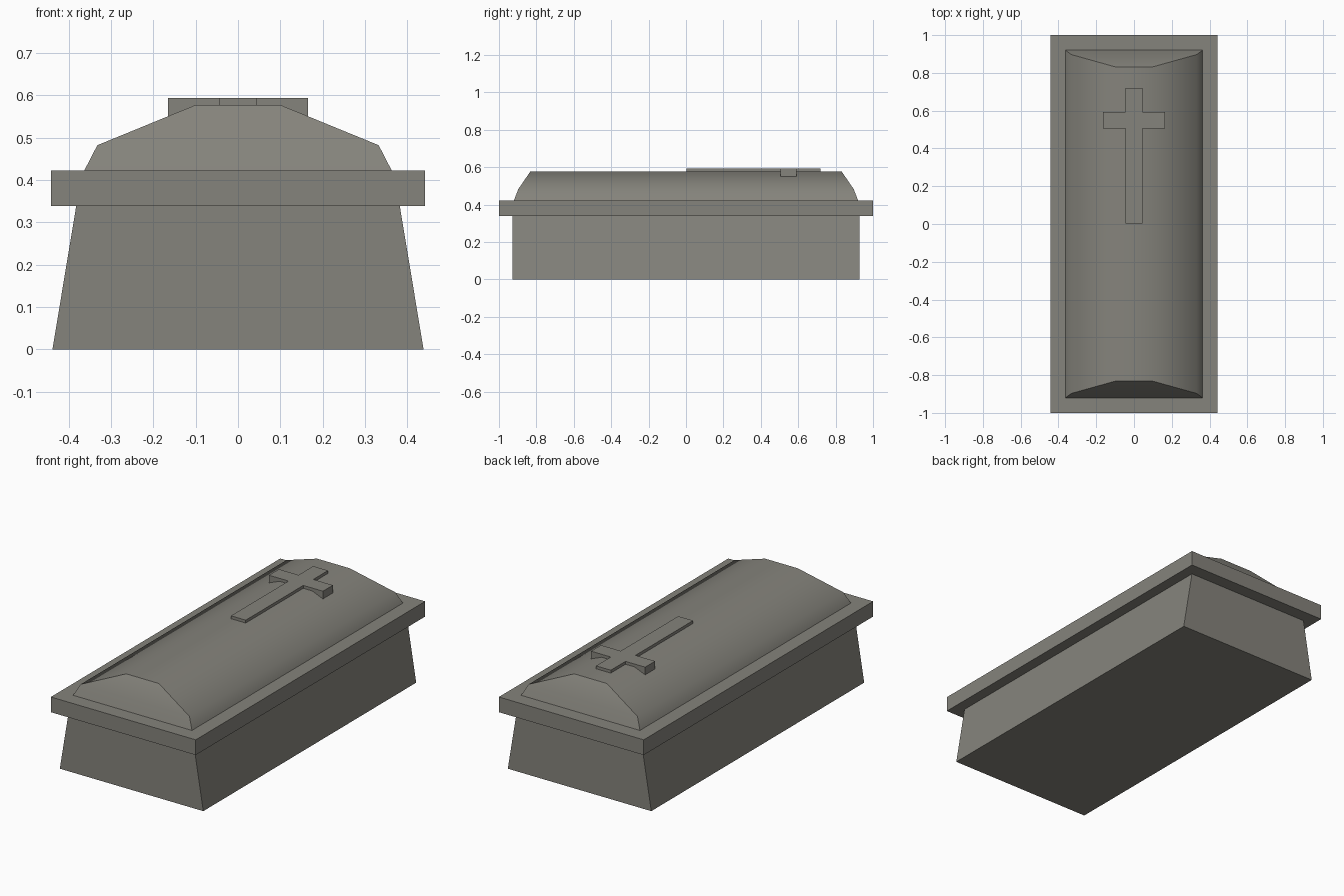
import bpy, bmesh, math

if "Cube" in bpy.data.objects:
    bpy.data.objects.remove(bpy.data.objects["Cube"])

stone = bpy.data.materials.new("grey_stone")
stone.diffuse_color = (0.235, 0.229, 0.201, 1)
stone.use_nodes = True
stone.node_tree.nodes["Principled BSDF"].inputs["Base Color"].default_value = stone.diffuse_color


def make_object(name, verts, faces):
    mesh = bpy.data.meshes.new(name)
    mesh.from_pydata(verts, [], faces)
    mesh.update()
    mesh.materials.append(stone)
    ob = bpy.data.objects.new(name, mesh)
    bpy.context.collection.objects.link(ob)
    return ob


def ring_shell(name, rings, floor=False):
    """Loft stacked rectangles (half x, half y, z) into a shell."""
    verts, faces = [], []
    for hx, hy, z in rings:
        verts += [(-hx, -hy, z), (hx, -hy, z), (hx, hy, z), (-hx, hy, z)]
    for r in range(len(rings) - 1):
        for i in range(4):
            a, b = r * 4 + i, r * 4 + (i + 1) % 4
            faces.append((a, b, b + 4, a + 4))
    if floor:
        faces.append((3, 2, 1, 0))
    return make_object(name, verts, faces)


# Tapered body with a flat floor
ring_shell("body", [(0.438, 0.928, 0), (0.382, 0.928, 0.338)], floor=True)

# Overhanging rim with ledges below and above
ring_shell("rim", [(0.382, 0.928, 0.338), (0.442, 1.0, 0.338),
                   (0.442, 1.0, 0.422), (0.363, 0.92, 0.422)])

# Domed lid: half profile (x, end y, z) mirrored, with sloped ends
half = [(0.363, 0.92, 0.422), (0.332, 0.897, 0.482), (0.10, 0.832, 0.577)]
profile = [(-x, y, z) for x, y, z in half] + half[::-1]
n = len(profile)
verts = [(x, -y, z) for x, y, z in profile] + [(x, y, z) for x, y, z in profile]
faces = [(i, i + 1, i + 1 + n, i + n) for i in range(n - 1)]
for i in range(2):
    end = (i, n - 1 - i, n - 2 - i, i + 1)
    faces.append(end)
    faces.append(tuple(v + n for v in reversed(end)))
lid = make_object("lid", verts, faces)
bpy.context.view_layer.objects.active = lid
lid.select_set(True)
bpy.ops.object.shade_smooth_by_angle(angle=math.radians(45))

# Raised cross: outline extruded upwards
w, arm = 0.045, 0.165
right = [(w, 0.003), (w, 0.505), (arm, 0.505), (arm, 0.592), (w, 0.592), (w, 0.72)]
outline = right + [(-x, y) for x, y in reversed(right)]
cross = make_object("cross", [(x, y, 0.55) for x, y in outline],
                    [tuple(range(len(outline)))])
bm = bmesh.new()
bm.from_mesh(cross.data)
top = bmesh.ops.extrude_face_region(bm, geom=bm.faces[:], use_keep_orig=True)["geom"]
bmesh.ops.translate(bm, vec=(0, 0, 0.043),
                    verts=[g for g in top if isinstance(g, bmesh.types.BMVert)])
bmesh.ops.recalc_face_normals(bm, faces=bm.faces[:])
bm.to_mesh(cross.data)
bm.free()
